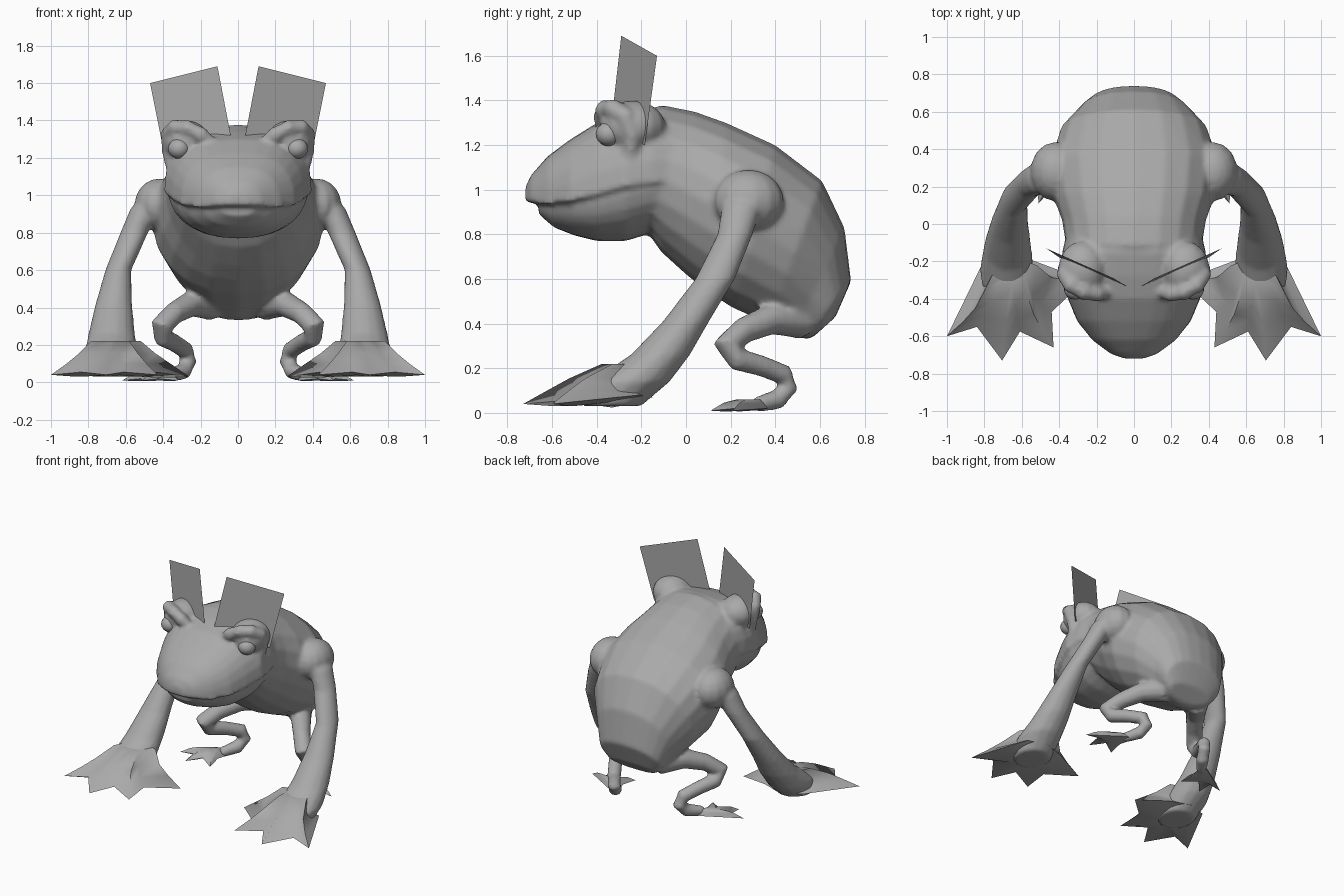
import bpy, bmesh, math
from mathutils import Vector

if "Cube" in bpy.data.objects:
    bpy.data.objects.remove(bpy.data.objects["Cube"])

skin = bpy.data.materials.new("grey_skin")
skin.diffuse_color = (0.4, 0.4, 0.4, 1)
skin.use_nodes = True
skin.node_tree.nodes["Principled BSDF"].inputs["Base Color"].default_value = skin.diffuse_color


def finish(name, bm, angle=60):
    """Turn a bmesh into a named, smooth-shaded object."""
    bmesh.ops.recalc_face_normals(bm, faces=bm.faces)
    mesh = bpy.data.meshes.new(name)
    bm.to_mesh(mesh)
    bm.free()
    mesh.materials.append(skin)
    mesh.shade_smooth()
    mesh.set_sharp_from_angle(angle=math.radians(angle))
    ob = bpy.data.objects.new(name, mesh)
    bpy.context.collection.objects.link(ob)
    return ob


def loft(bm, rings, pair=False):
    """Skin closed rings and cap both ends; pair adds the other side too."""
    for s in ((1, -1) if pair else (1,)):
        rows = [[bm.verts.new((s * p[0], p[1], p[2])) for p in r] for r in rings]
        n = len(rows[0])
        for a, b in zip(rows, rows[1:]):
            for i in range(n):
                j = (i + 1) % n
                bm.faces.new((a[i], a[j], b[j], b[i]))
        for row in (rows[0], rows[-1]):
            mid = bm.verts.new(sum((v.co for v in row), Vector()) / n)
            for i in range(n):
                bm.faces.new((row[i], row[(i + 1) % n], mid))


def power(v, e):
    return math.copysign(abs(v) ** e, v)


def oval(top, bottom, w, n=20):
    """Ring between a top and a bottom (y, z) point with half width w, fuller above."""
    t, b = Vector((0, *top)), Vector((0, *bottom))
    mid, half = (t + b) / 2, (t - b) / 2
    return [mid + half * math.sin(a) + Vector((w * (1 + 0.06 * math.sin(a)) * power(math.cos(a), 0.9), 0, 0))
            for a in (2 * math.pi * i / n for i in range(n))]


def dome(y, z, w, h, e, n=14):
    """Half-oval ring standing on (or hanging from) height z."""
    return [(w * power(math.cos(a), e), y, z + h * power(math.sin(a), e))
            for a in (math.pi * i / n for i in range(n + 1))]


def tube(bm, path, n=10):
    """Pair of round limbs along points (x, y, z, radius)."""
    pts = [Vector(p[:3]) for p in path]
    rings = []
    for i, p in enumerate(pts):
        d = (pts[min(i + 1, len(pts) - 1)] - pts[max(i - 1, 0)]).normalized()
        u = d.cross(Vector((0.6, 0.5, 0.62))).normalized()
        v = d.cross(u)
        rings.append([p + path[i][3] * (u * math.cos(a) + v * math.sin(a))
                      for a in (2 * math.pi * k / n for k in range(n))])
    loft(bm, rings, True)


def ball(bm, loc, radii):
    """Pair of ellipsoids."""
    for s in (1, -1):
        vs = bmesh.ops.create_uvsphere(bm, u_segments=14, v_segments=10, radius=1)["verts"]
        bmesh.ops.scale(bm, vec=radii, verts=vs)
        bmesh.ops.translate(bm, vec=(s * loc[0], loc[1], loc[2]), verts=vs)


def webbed(name, rim, centre, levels):
    """Pair of webbed hands or feet: thin toed rims rising to smaller knuckles."""
    c = Vector(centre)
    rings = [[c + (Vector(p) - c) * 0.6 for p in rim], rim]
    for f, z, dy in levels:
        rings.append([(c.x + (p[0] - c.x) * f, c.y + dy + (p[1] - c.y) * f, z) for p in rim])
    bm = bmesh.new()
    loft(bm, rings, True)
    finish(name, bm, 75)


body = bmesh.new()

# Torso: hunched barrel from neck to rump
loft(body, [oval(*r) for r in (
    ((-0.24, 1.33), (-0.18, 0.82), 0.36),
    ((-0.11, 1.38), (-0.11, 0.72), 0.365),
    ((0.04, 1.35), (0.00, 0.62), 0.385),
    ((0.18, 1.30), (0.10, 0.54), 0.43),
    ((0.40, 1.20), (0.21, 0.47), 0.46),
    ((0.61, 1.04), (0.37, 0.40), 0.395),
    ((0.71, 0.83), (0.48, 0.345), 0.295),
    ((0.74, 0.59), (0.54, 0.33), 0.24),
    ((0.67, 0.43), (0.57, 0.34), 0.18))])

# Head above the mouth line
loft(body, [dome(*r, 0.78) for r in (
    (-0.72, 0.95, 0.05, 0.06), (-0.695, 0.94, 0.125, 0.125), (-0.62, 0.935, 0.225, 0.215),
    (-0.52, 0.945, 0.305, 0.28), (-0.40, 0.975, 0.355, 0.325), (-0.28, 1.01, 0.395, 0.33),
    (-0.15, 1.03, 0.385, 0.34), (0.0, 1.05, 0.35, 0.27))])

# Lower jaw, tucked slightly behind the upper lip
loft(body, [dome(*r, 0.9) for r in (
    (-0.66, 0.925, 0.09, -0.035), (-0.59, 0.95, 0.19, -0.12), (-0.50, 0.96, 0.275, -0.165),
    (-0.40, 0.99, 0.33, -0.22), (-0.27, 1.04, 0.375, -0.27), (-0.14, 1.07, 0.37, -0.26),
    (0.0, 1.08, 0.34, -0.24))])

# Brow mounds and hooded lids
ball(body, (0.275, -0.24, 1.285), (0.13, 0.15, 0.115))
tube(body, ((0.13, -0.36, 1.27, 0.03), (0.20, -0.375, 1.325, 0.045), (0.27, -0.365, 1.36, 0.045),
            (0.335, -0.33, 1.365, 0.045), (0.37, -0.27, 1.33, 0.045),
            (0.37, -0.24, 1.24, 0.04), (0.35, -0.25, 1.14, 0.035)))

# Shoulders
ball(body, (0.42, 0.28, 0.95), (0.135, 0.16, 0.14))

# Arms: horizontal oval sections (x, y, z, x radius, y radius) flaring to the wrist
loft(body, [[(x + rx * math.cos(a), y + ry * math.sin(a), z)
             for a in (2 * math.pi * k / 14 for k in range(14))]
            for x, y, z, rx, ry in (
    (0.45, 0.27, 1.01, 0.05, 0.06), (0.50, 0.25, 0.93, 0.075, 0.09),
    (0.555, 0.22, 0.80, 0.075, 0.08), (0.64, 0.13, 0.60, 0.07, 0.09),
    (0.665, 0.0, 0.41, 0.10, 0.105), (0.675, -0.115, 0.26, 0.125, 0.135),
    (0.68, -0.25, 0.14, 0.145, 0.18), (0.665, -0.34, 0.03, 0.13, 0.14))], True)

# Folded hind legs
tube(body, ((0.14, 0.52, 0.42, 0.09), (0.25, 0.38, 0.42, 0.07), (0.34, 0.26, 0.37, 0.06),
            (0.41, 0.18, 0.30, 0.06), (0.40, 0.23, 0.24, 0.053), (0.34, 0.34, 0.21, 0.048),
            (0.28, 0.44, 0.17, 0.048), (0.265, 0.46, 0.115, 0.048),
            (0.29, 0.41, 0.06, 0.047), (0.36, 0.31, 0.035, 0.035)))

# Fuse torso, head and limbs into one soft skin
ob = finish("body", body)
fuse = ob.modifiers.new("fuse", 'REMESH')
fuse.mode = 'VOXEL'
fuse.voxel_size = 0.014
fuse.use_smooth_shade = True
soft = ob.modifiers.new("soften", 'SMOOTH')
soft.factor = 0.5
soft.iterations = 5

# Eyes
bm = bmesh.new()
ball(bm, (0.315, -0.345, 1.25), (0.06, 0.06, 0.055))
finish("eyes", bm)

# Flat upright panels behind the eyes
bm = bmesh.new()
for s in (1, -1):
    bm.faces.new([bm.verts.new((s * x, y, z)) for x, y, z in (
        (0.035, -0.335, 1.30), (0.39, -0.185, 1.20), (0.47, -0.13, 1.60), (0.11, -0.29, 1.69))])
finish("head_panels", bm)

# Webbed hands with three long fingers and an inner spur
webbed("hands", ((1.0, -0.60, 0.04), (0.84, -0.55, 0.055), (0.705, -0.73, 0.04), (0.61, -0.575, 0.055),
                 (0.43, -0.66, 0.04), (0.44, -0.47, 0.055), (0.26, -0.30, 0.03), (0.50, -0.21, 0.07),
                 (0.66, -0.15, 0.07), (0.81, -0.21, 0.08)),
       (0.665, -0.38, 0.015), ((0.75, 0.10, 0.02), (0.55, 0.155, 0.05), (0.36, 0.22, 0.13)))

# Small webbed hind feet
webbed("hind_feet", ((0.62, 0.21, 0.01), (0.52, 0.22, 0.02), (0.51, 0.11, 0.01), (0.43, 0.20, 0.02),
                     (0.32, 0.13, 0.01), (0.34, 0.25, 0.02), (0.30, 0.38, 0.02), (0.38, 0.36, 0.02)),
       (0.41, 0.27, 0.0), ((0.7, 0.045, 0.01), (0.4, 0.06, 0.02)))
